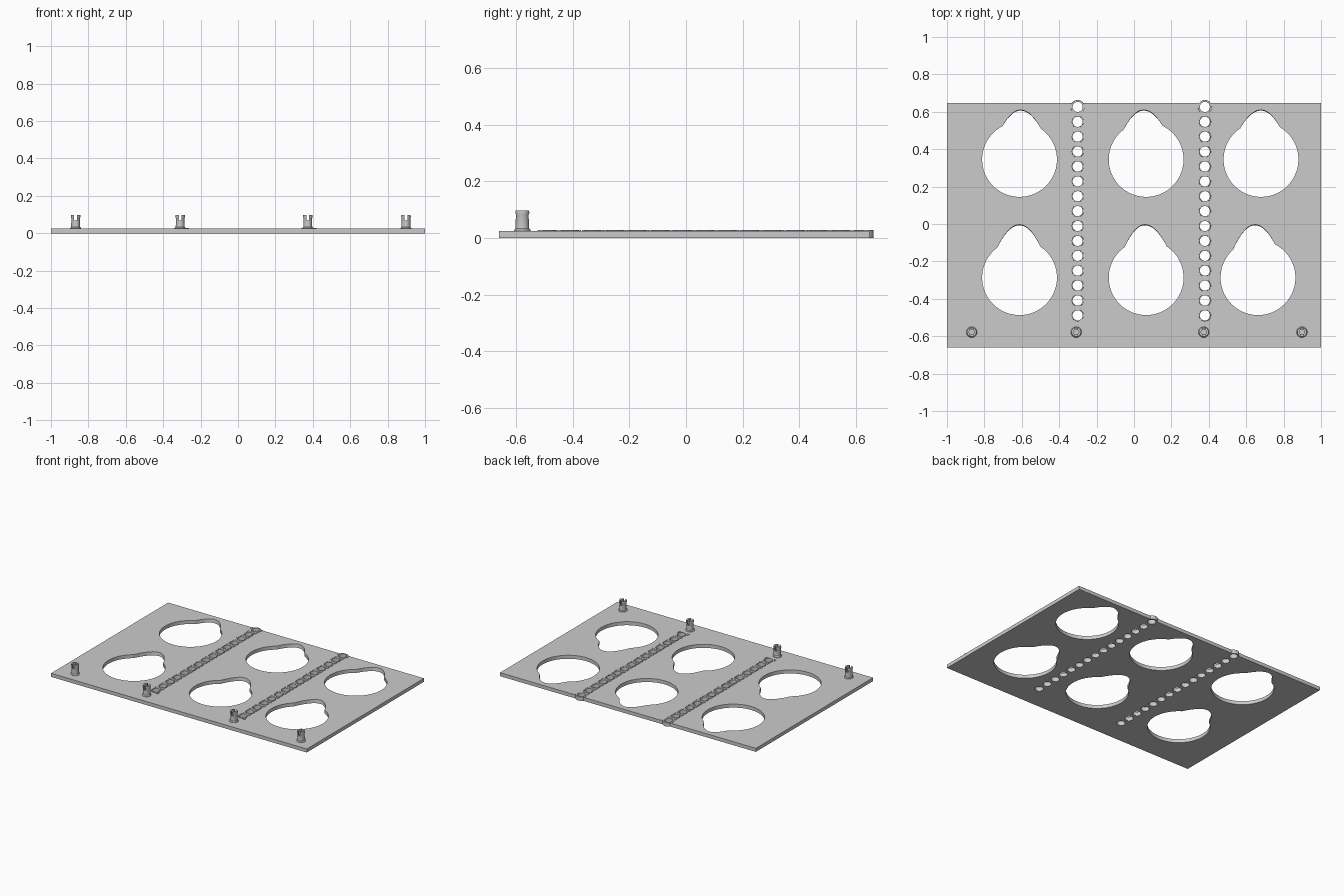
import bpy, bmesh
from math import sin, cos, pi, atan2

if "Cube" in bpy.data.objects:
    bpy.data.objects.remove(bpy.data.objects["Cube"])

grey = bpy.data.materials.new("light_grey")
grey.use_nodes = True
grey.diffuse_color = (0.6, 0.6, 0.6, 1)
grey.node_tree.nodes["Principled BSDF"].inputs["Base Color"].default_value = (0.6, 0.6, 0.6, 1)

TOP = 0.025          # plate thickness
RAISED = 0.028       # top of the bead strips
PITCH = 0.0796       # spacing of the strip holes
HOLE_R = 0.027


def finish(name, bm, smooth=True):
    bmesh.ops.recalc_face_normals(bm, faces=bm.faces)
    mesh = bpy.data.meshes.new(name)
    bm.to_mesh(mesh)
    bm.free()
    mesh.materials.append(grey)
    ob = bpy.data.objects.new(name, mesh)
    bpy.context.collection.objects.link(ob)
    if smooth:
        activate(ob)
        bpy.ops.object.shade_smooth_by_angle(angle=0.6)
    return ob


def activate(ob):
    bpy.ops.object.select_all(action='DESELECT')
    ob.select_set(True)
    bpy.context.view_layer.objects.active = ob


def loft(bm, low, high, z0, z1):
    """Closed prism between two outlines with equal point counts."""
    a = [bm.verts.new((x, y, z0)) for x, y in low]
    b = [bm.verts.new((x, y, z1)) for x, y in high]
    n = len(a)
    bm.faces.new(a[::-1])
    bm.faces.new(b)
    for i in range(n):
        j = (i + 1) % n
        bm.faces.new((a[i], a[j], b[j], b[i]))


def lathe(bm, profile, x, y, n=24):
    """Revolve a closed (radius, height) profile about a vertical axis."""
    rows = [[bm.verts.new((x + r * cos(2 * pi * k / n), y + r * sin(2 * pi * k / n), z))
             for k in range(n)] for r, z in profile]
    for i, row in enumerate(rows):
        nxt = rows[(i + 1) % len(rows)]
        for k in range(n):
            m = (k + 1) % n
            bm.faces.new((row[k], row[m], nxt[m], nxt[k]))


def box(bm, x0, x1, y0, y1, z0, z1):
    pts = [(x0, y0), (x1, y0), (x1, y1), (x0, y1)]
    loft(bm, pts, pts, z0, z1)


def circle(x, y, r, n=32):
    return [(x + r * cos(2 * pi * k / n), y + r * sin(2 * pi * k / n)) for k in range(n)]


def capsule(x, y, half, r, n=8):
    right = [(x + half - r + r * cos(t), y + r * sin(t))
             for t in (-pi / 2 + pi * k / n for k in range(n + 1))]
    return right + [(2 * x - px, 2 * y - py) for px, py in right]


def cut(ob, bm):
    cutter = finish("cutter", bm, False)
    cutter.hide_render = True
    mod = ob.modifiers.new("cut", 'BOOLEAN')
    mod.operation = 'DIFFERENCE'
    mod.solver = 'EXACT'
    mod.object = cutter
    activate(ob)
    bpy.ops.object.modifier_apply(modifier=mod.name)
    bpy.data.objects.remove(cutter)


def pocket(cx, cy, left, right, ax, ay, grow):
    """Round opening with a parabolic thumb notch at the back."""
    r = 0.2
    (lx, ly), (rx, ry) = left, right
    a1, a0 = atan2(ry, rx), atan2(ly, lx) - 2 * pi
    pts = [(cx + r * cos(a1 + (a0 - a1) * k / 56), cy + r * sin(a1 + (a0 - a1) * k / 56))
           for k in range(57)]
    sx, sy = r * cos(a0), r * sin(a0)
    ex, ey = r * cos(a1), r * sin(a1)
    for k in range(1, 20):
        t = k / 10 - 1
        side, base = (ax - sx, sy) if t < 0 else (ex - ax, ey)
        g = grow * (1 - t * t)
        pts.append((cx + ax + t * side, cy + ay + g - (ay - base) * t * t))
    return pts


# Base plate
bm = bmesh.new()
box(bm, -1, 1, -0.66, 0.648, 0, TOP)
plate = finish("base_plate", bm, False)

# Pocket openings: centre, left and right notch ends, notch apex
pockets = [
    (-0.612, 0.345, (-0.09, 0.18), (0.112, 0.161), 0.005, 0.26),
    (0.065, 0.345, (-0.118, 0.158), (0.085, 0.174), -0.013, 0.26),
    (0.679, 0.345, (-0.107, 0.161), (0.1, 0.172), 0, 0.26),
    (-0.612, -0.287, (-0.118, 0.161), (0.112, 0.167), 0, 0.279),
    (0.065, -0.287, (-0.115, 0.166), (0.107, 0.161), -0.007, 0.279),
    (0.663, -0.287, (-0.134, 0.15), (0.09, 0.177), -0.016, 0.279),
]
strips = {"right": -0.301, "left": 0.379}
rows = [0.626 - PITCH * i for i in range(15)]
bm = bmesh.new()
for p in pockets:
    loft(bm, pocket(*p, 0), pocket(*p, 0.006), -0.01, TOP + 0.01)
for x in strips.values():
    for y in rows:
        ring = circle(x, y, HOLE_R + 0.002)
        loft(bm, ring, ring, -0.01, TOP + 0.01)
cut(plate, bm)
activate(plate)
bpy.ops.object.shade_smooth_by_angle(angle=0.6)

# Bead strips: raised eyelets, link bars and corner tabs
for side, x in strips.items():
    bm = bmesh.new()
    for i, y in enumerate(rows):
        outer = 0.037 if i == 0 else 0.032
        lathe(bm, [(HOLE_R, 0.0004), (outer, 0.0004), (outer, RAISED - 0.001),
                   (outer - 0.001, RAISED), (HOLE_R, RAISED)], x, y, 32)
    finish(side + "_strip_eyelets", bm)

    bm = bmesh.new()
    for y in rows[:-1]:
        for dy in (-0.0065, 0.0065):
            bar = capsule(x, y - PITCH / 2 + dy, 0.033, 0.0055)
            loft(bm, bar, bar, TOP - 0.005, RAISED + 0.0005)
    finish(side + "_strip_links", bm)

    bm = bmesh.new()
    for s in (-1, 1):
        a, b, c = x + s * 0.04, x + s * 0.034, x + s * 0.022
        box(bm, min(a, b), max(a, b), -0.525, -0.503, TOP - 0.005, RAISED)
        box(bm, min(a, c), max(a, c), -0.525, -0.519, TOP - 0.005, RAISED)
        box(bm, min(a, b), max(a, b), 0.628, 0.648, TOP - 0.005, RAISED)
    finish(side + "_strip_tabs", bm, False)

# Hollow split pegs along the front edge
peg_profile = [(0.014, 0.02), (0.029, 0.02), (0.029, 0.028), (0.024, 0.034),
               (0.023, 0.08), (0.026, 0.088), (0.025, 0.098), (0.014, 0.098)]
for i, x in enumerate((-0.868, -0.309, 0.373, 0.898)):
    bm = bmesh.new()
    lathe(bm, peg_profile, x, -0.578)
    peg = finish("split_peg_%d" % (i + 1), bm)
    bm = bmesh.new()
    box(bm, x - 0.0075, x + 0.0075, -0.62, -0.53, 0.068, 0.12)
    cut(peg, bm)
